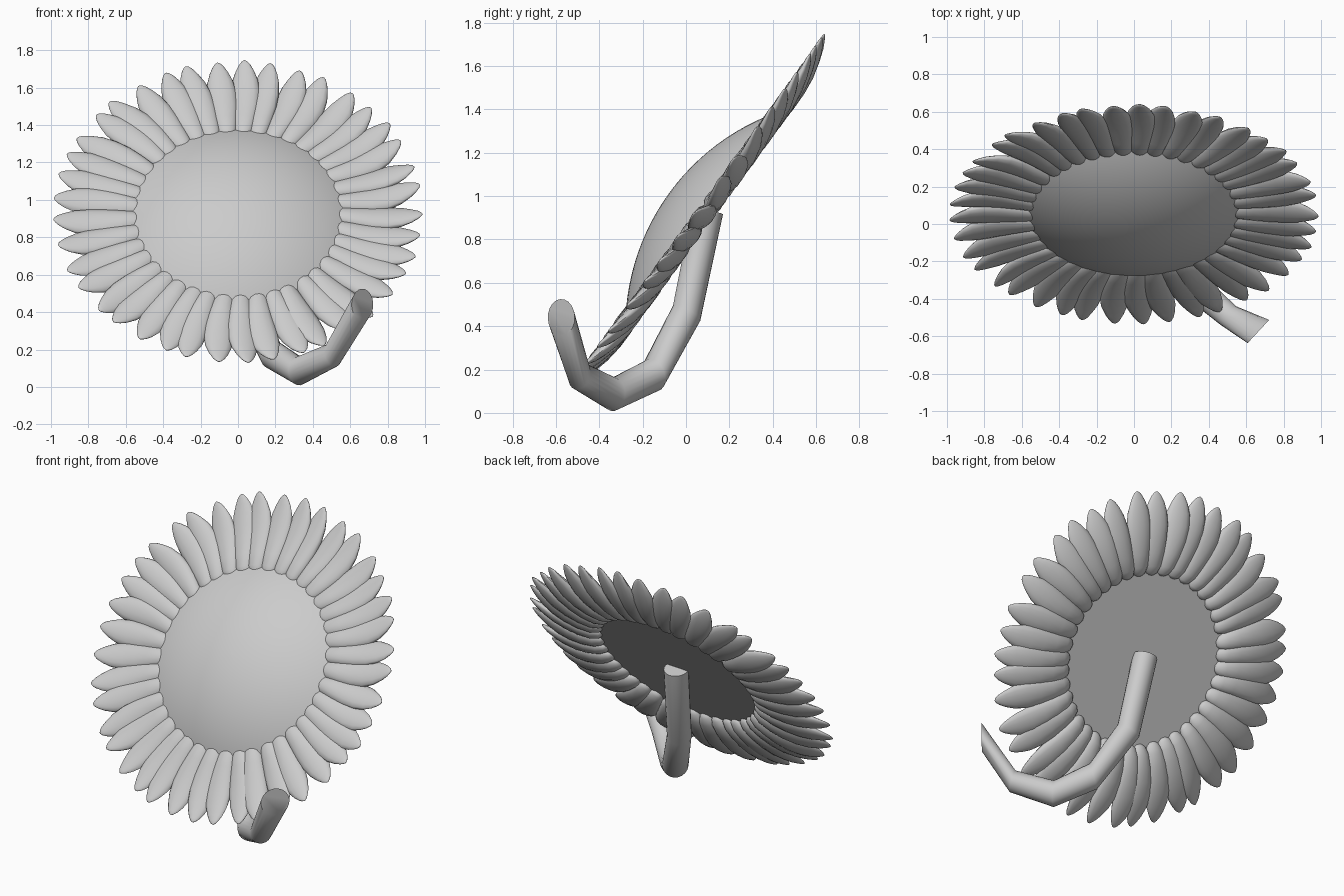
import bpy, bmesh, math, random
from mathutils import Vector, Matrix

if "Cube" in bpy.data.objects:
    bpy.data.objects.remove(bpy.data.objects["Cube"])

random.seed(4)
# Flower head frame: local z is the direction the flower faces
HEAD = Matrix.Translation((0, 0.052, 0.937)) @ Matrix.Rotation(math.radians(54), 4, 'X')


def finish(bm, name, angle=50):
    bmesh.ops.recalc_face_normals(bm, faces=bm.faces)
    mesh = bpy.data.meshes.new(name)
    bm.to_mesh(mesh)
    bm.free()
    ob = bpy.data.objects.new(name, mesh)
    bpy.context.collection.objects.link(ob)
    bpy.ops.object.select_all(action='DESELECT')
    ob.select_set(True)
    bpy.context.view_layer.objects.active = ob
    bpy.ops.object.shade_smooth_by_angle(angle=math.radians(angle))
    return ob


def loft(bm, rings):
    """Skin a list of point rings and cap both ends."""
    loops = [[bm.verts.new(p) for p in ring] for ring in rings]
    n = len(loops[0])
    for a, b in zip(loops, loops[1:]):
        for i in range(n):
            j = (i + 1) % n
            bm.faces.new((a[i], a[j], b[j], b[i]))
    bm.faces.new(loops[0][::-1])
    bm.faces.new(loops[-1])


def ellipse(center, a, b, n):
    return [center + a * math.cos(2 * math.pi * i / n) + b * math.sin(2 * math.pi * i / n)
            for i in range(n)]


# Seed disc: spherical cap with a flat back, its rim sunk into the petals
R, H, SINK = 0.59, 0.18, -0.03
sphere = (R * R + H * H) / (2 * H)
rim = math.asin(R / sphere)
rings = []
for k in range(13):
    a = rim * (1 - k / 12) + 0.002
    c = Vector((0, -.015, sphere * math.cos(a) - sphere + H + SINK))
    r = sphere * math.sin(a)
    rings.append(ellipse(c, Vector((r, 0, 0)), Vector((0, r, 0)), 64))
bm = bmesh.new()
loft(bm, rings)
bm.transform(HEAD)
finish(bm, "seed_disc", 30)

# Petals: pointed lens shapes, arched backwards, each slightly leaned and twisted
# (position along petal, half width, half thickness, height off the head plane)
PROFILE = [(0, .014, .008, -.03), (.03, .036, .024, -.032), (.12, .056, .04, -.036),
           (.28, .07, .043, -.042), (.45, .08, .04, -.043), (.62, .081, .034, -.038),
           (.77, .07, .026, -.027), (.88, .05, .018, -.016), (.95, .031, .011, -.006),
           (.985, .016, .006, -.001), (1, .004, .002, 0)]
COUNT = 41
bm = bmesh.new()
for i in range(COUNT):
    ang = 2 * math.pi * i / COUNT + random.uniform(-.012, .012)
    lean = random.uniform(-.015, .03)
    bend = random.uniform(-.005, .025)
    twist = math.radians(random.uniform(-15, 1))
    tip = random.uniform(.985, 1.0)
    rot = Matrix.Rotation(ang, 3, 'Z')
    rings = []
    for t, w, h, z in PROFILE:
        c = Vector((.5 + (tip - .5) * t, lean * t - bend * math.sin(math.pi * t), z))
        side = Vector((0, math.cos(twist), math.sin(twist))) * w
        up = Vector((0, -math.sin(twist), math.cos(twist))) * h
        rings.append([rot @ p for p in ellipse(c, side, up, 14)])
    loft(bm, rings)
bm.transform(HEAD)
finish(bm, "petals", 60)

# Stem: bent tube curling under the flower to the front (centre, ring normal, radius)
STEM = [((0, .10, .93), (.08, -.2, -.97), .072),
        ((.045, .003, .46), (.25, -.45, -.8), .072),
        ((.18, -.15, .175), (.66, -.7, -.25), .077),
        ((.325, -.335, .085), (.7, -.7, .05), .077),
        ((.505, -.49, .17), (.72, -.62, .3), .065),
        ((.665, -.575, .44), (.73, -.68, 0), .085)]
rings = []
prev = Vector((1, 0, 0))
for p, normal, r in STEM:
    n = Vector(normal).normalized()
    a = (prev - n * prev.dot(n)).normalized()
    prev = a
    rings.append(ellipse(Vector(p), a * r, n.cross(a) * r, 20))
bm = bmesh.new()
loft(bm, rings)
finish(bm, "stem", 45)
